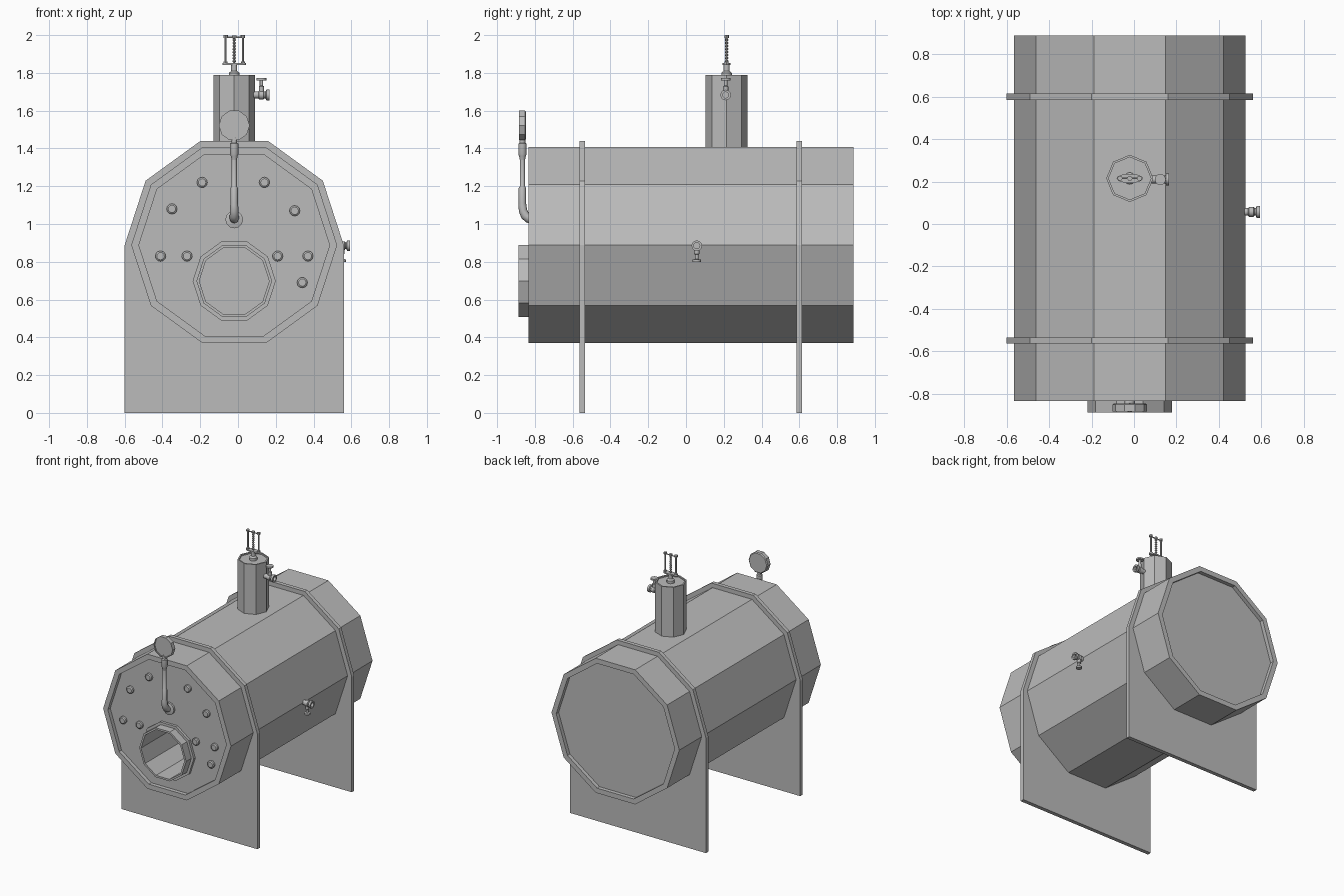
import bpy, bmesh, math
from mathutils import Vector

cube = bpy.data.objects.get("Cube")
if cube:
    bpy.data.objects.remove(cube, do_unlink=True)

steel = bpy.data.materials.new("grey_steel")
steel.use_nodes = True
GREY = (0.5, 0.5, 0.5, 1)
steel.diffuse_color = GREY
steel.node_tree.nodes["Principled BSDF"].inputs["Base Color"].default_value = GREY

X, Y, Z = Vector((1, 0, 0)), Vector((0, 1, 0)), Vector((0, 0, 1))
PLANE = {"x": (X, Y, Z), "y": (Y, X, Z), "z": (Z, X, Y)}
CX, CZ = -0.02, 0.888          # boiler axis
CAP = -0.805                   # recessed front plate


def finish(bm, name, smooth=False):
    bmesh.ops.recalc_face_normals(bm, faces=bm.faces[:])
    mesh = bpy.data.meshes.new(name)
    bm.to_mesh(mesh)
    bm.free()
    mesh.materials.append(steel)
    ob = bpy.data.objects.new(name, mesh)
    bpy.context.collection.objects.link(ob)
    if smooth:
        bpy.ops.object.select_all(action="DESELECT")
        ob.select_set(True)
        bpy.context.view_layer.objects.active = ob
        bpy.ops.object.shade_smooth_by_angle(angle=math.radians(35))
    return ob


def turned(name, axis, origin, profile, sides=12, smooth=True, squash=1):
    """Rings of (radius, distance along axis, optional z shift), capped at both ends."""
    a, u, v = PLANE[axis]
    bm = bmesh.new()
    rings = []
    for r, h, *shift in profile:
        c = Vector(origin) + a * h + Z * (shift[0] if shift else 0)
        turns = [math.tau * k / sides for k in range(sides)]
        rings.append([bm.verts.new(c + u * r * math.cos(t) + v * r * squash * math.sin(t))
                      for t in turns])
    for p, q in zip(rings, rings[1:]):
        for k in range(sides):
            n = (k + 1) % sides
            bm.faces.new((p[k], p[n], q[n], q[k]))
    bm.faces.new(rings[0])
    bm.faces.new(rings[-1])
    return finish(bm, name, smooth)


def rod(name, axis, origin, r, start, end, sides=12):
    return turned(name, axis, origin, [(r, start), (r, end)], sides)


# Boiler drum with recessed ends and the flue mouth in one shell
FLUE = -0.19
turned("boiler_drum", "y", (CX, 0, CZ), [
    (0.505, 0.858), (0.505, 0.888), (0.545, 0.888), (0.545, -0.835),
    (0.505, -0.835), (0.505, CAP), (0.22, CAP, FLUE), (0.22, -0.825, FLUE),
    (0.2, -0.825, FLUE), (0.2, -0.888, FLUE), (0.185, -0.888, FLUE),
    (0.185, 0.8, FLUE)], sides=10, smooth=False)


# Support plates that wrap the drum and drop to the floor
def support(name, y):
    bm = bmesh.new()
    outer, inner = [], []
    floor_x = iter((-0.58, -0.17, 0.17, 0.58))
    for k in range(10):
        t = math.tau * k / 10
        c, s = math.cos(t), math.sin(t)
        inner.append(bm.verts.new((CX + 0.54 * c, y, CZ + 0.54 * s)))
        spot = (CX + 0.58 * c, y, CZ + 0.58 * s) if k <= 5 else (CX + next(floor_x), y, 0)
        outer.append(bm.verts.new(spot))
    faces = [bm.faces.new((outer[k - 1], outer[k], inner[k], inner[k - 1])) for k in range(10)]
    ext = bmesh.ops.extrude_face_region(bm, geom=faces, use_keep_orig=True)
    moved = [g for g in ext["geom"] if isinstance(g, bmesh.types.BMVert)]
    bmesh.ops.translate(bm, verts=moved, vec=Y * 0.03)
    finish(bm, name)


support("front_support", -0.564)
support("rear_support", 0.585)

# Bolts on the front plate
bolts = [(-0.19, 1.22), (0.14, 1.22), (-0.35, 1.08), (0.3, 1.07), (-0.41, 0.83),
         (-0.27, 0.83), (0.21, 0.83), (0.37, 0.83), (0.34, 0.69)]
for i, (x, z) in enumerate(bolts):
    turned(f"bolt_{i + 1}", "y", (x, CAP, z), [(0.028, 0), (0.028, -0.014), (0.02, -0.02)])

# Pressure gauge, its coupling and its bent pipe
GY = -0.866
turned("gauge_dial", "y", (CX, GY, 1.522),
       [(0.075, 0.02), (0.082, 0.014), (0.082, -0.018), (0.074, -0.018), (0.074, -0.012)],
       sides=10, smooth=False)
turned("gauge_coupling", "z", (CX, GY, 0), [
    (0.014, 1.34), (0.018, 1.36), (0.022, 1.37), (0.022, 1.425), (0.015, 1.43), (0.015, 1.46)])
turned("gauge_flange", "y", (CX, CAP, 1.024), [(0.047, 0), (0.047, -0.015), (0.03, -0.02)])

curve = bpy.data.curves.new("gauge_pipe", "CURVE")
curve.dimensions = "3D"
curve.bevel_depth = 0.014
curve.bevel_resolution = 2
curve.use_fill_caps = True
path = [(GY, 1.36, 1), (GY, 1.2, 1), (GY, 1.19, 1.4), (GY, 1.11, 1.4), (GY, 1.1, 1.5),
        (-0.863, 1.07, 1.6), (-0.852, 1.045, 1.7), (-0.835, 1.03, 1.75), (CAP, 1.024, 1.75)]
spline = curve.splines.new("POLY")
spline.points.add(len(path) - 1)
for p, (y, z, r) in zip(spline.points, path):
    p.co = (CX, y, z, 1)
    p.radius = r
curve.materials.append(steel)
bpy.context.collection.objects.link(bpy.data.objects.new("gauge_pipe", curve))

# Steam dome
SY = 0.215
turned("steam_dome", "z", (CX, SY, 0), [
    (0.111, 1.36), (0.111, 1.79), (0.1, 1.79), (0.1, 1.78)], sides=8, smooth=False)

# Safety valve: stem, oval plate, posts, spring and top bar
turned("valve_stem", "z", (CX, SY, 0), [
    (0.028, 1.78), (0.028, 1.8), (0.016, 1.81), (0.016, 1.842)])
turned("valve_plate", "z", (CX, SY, 0), [(0.062, 1.842), (0.062, 1.852)], 16, squash=0.35)
for name, dx in (("left_post", 0.046), ("right_post", -0.046)):
    turned(name, "z", (CX + dx, SY, 0), [
        (0.011, 1.85), (0.011, 1.86), (0.006, 1.861), (0.006, 1.985),
        (0.012, 1.986), (0.012, 2.0)], 8)
coils = [(0.005, 1.85)]
for i in range(8):
    z = 1.855 + i * 0.016
    coils += [(0.005, z), (0.009, z + 0.005), (0.009, z + 0.009), (0.005, z + 0.014)]
turned("valve_spring", "z", (CX, SY, 0), coils + [(0.012, 1.986), (0.012, 1.998)], 8)
rod("valve_top_bar", "x", (CX, SY, 1.988), 0.004, -0.046, 0.046, 8)


# Outlet taps: flanged stub with a stem and round handle
def tap(name, start, length, stem_x, stem_end, handle_r):
    x, y, z = start
    turned(name + "_stub", "x", start, [
        (0.018, -0.03), (0.018, length * 0.25), (0.023, length * 0.3), (0.023, length * 0.6),
        (0.018, length * 0.65), (0.018, length - 0.02), (0.028, length - 0.016),
        (0.028, length), (0.016, length), (0.016, length - 0.02)])
    d = math.copysign(1, stem_end)
    turned(name + "_stem", "z", (stem_x, y, z), [
        (0.014, 0), (0.014, stem_end * 0.5), (0.009, stem_end * 0.55),
        (0.009, stem_end - 0.014 * d), (handle_r, stem_end - 0.012 * d), (handle_r, stem_end)])


tap("dome_tap", (0.088, SY - 0.005, 1.683), 0.078, 0.124, 0.09, 0.026)
tap("drum_tap", (0.52, 0.057, CZ - 0.003), 0.074, 0.55, -0.085, 0.022)
